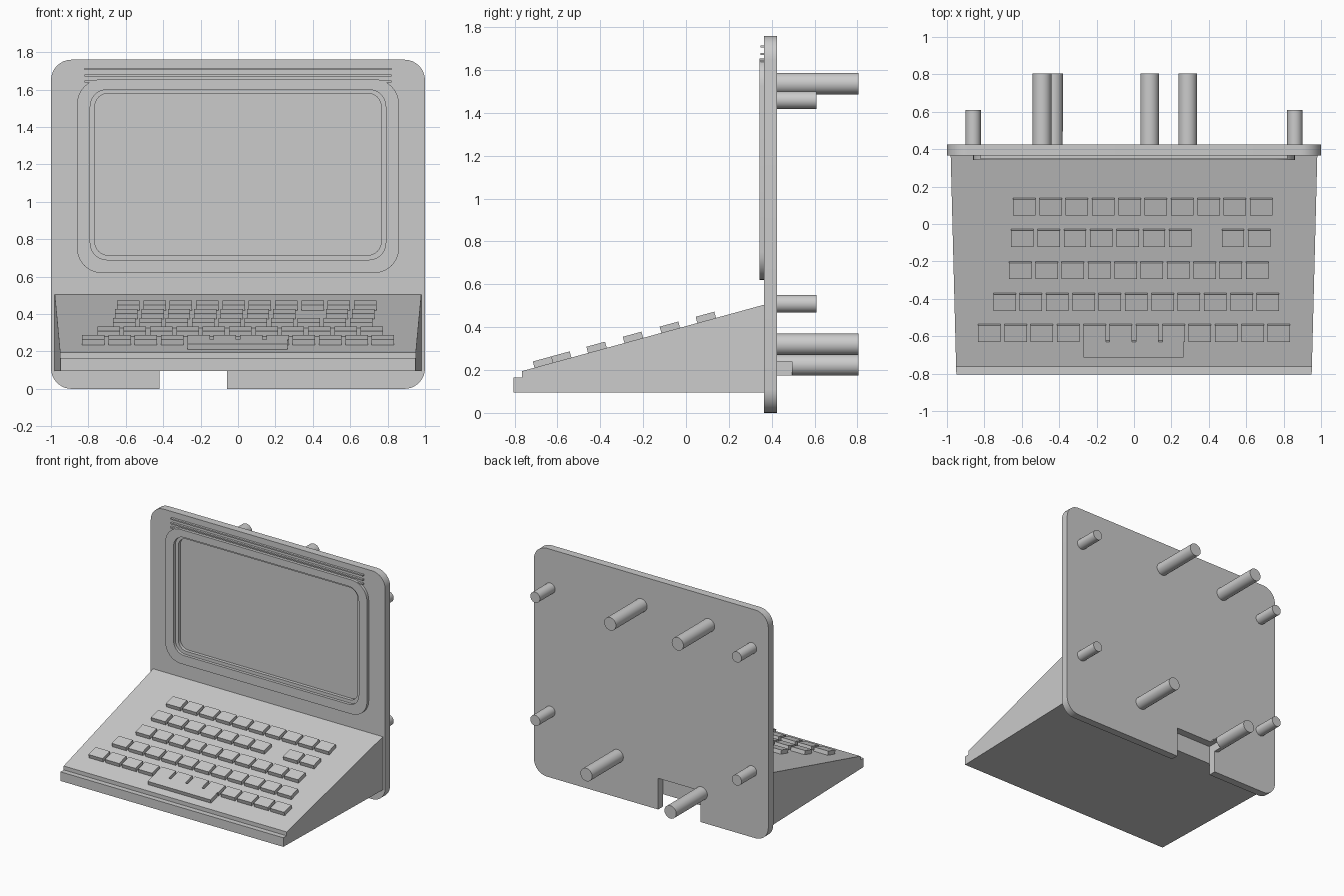
import bpy, bmesh, math
from mathutils import Matrix, Vector

old = bpy.data.objects.get("Cube")
if old:
    bpy.data.objects.remove(old, do_unlink=True)

# Single flat colour
GREY = (0.6, 0.6, 0.6, 1.0)
mat = bpy.data.materials.new("plain grey")
mat.use_nodes = True
mat.diffuse_color = GREY
mat.node_tree.nodes["Principled BSDF"].inputs["Base Color"].default_value = GREY


def finish(bm, name, smooth=False):
    bmesh.ops.recalc_face_normals(bm, faces=bm.faces)
    mesh = bpy.data.meshes.new(name)
    bm.to_mesh(mesh)
    bm.free()
    obj = bpy.data.objects.new(name, mesh)
    bpy.context.collection.objects.link(obj)
    mesh.materials.append(mat)
    if smooth:
        shade(obj)
    return obj


def activate(obj):
    bpy.ops.object.select_all(action='DESELECT')
    obj.select_set(True)
    bpy.context.view_layer.objects.active = obj


def shade(obj):
    activate(obj)
    bpy.ops.object.shade_smooth_by_angle(angle=math.radians(30))


def add_box(bm, lo, hi, matrix=Matrix()):
    lo, hi = Vector(lo), Vector(hi)
    place = Matrix.Translation((lo + hi) / 2) @ Matrix.Diagonal((*(hi - lo), 1))
    bmesh.ops.create_cube(bm, size=1, matrix=matrix @ place)


def box(name, lo, hi):
    bm = bmesh.new()
    add_box(bm, lo, hi)
    return finish(bm, name)


def round_loop(bm, half, z0, z1, r, y, steps=8):
    """Rounded rectangle of vertices facing the front."""
    verts = []
    corners = ((half - r, z1 - r), (r - half, z1 - r), (r - half, z0 + r), (half - r, z0 + r))
    for q, (cx, cz) in enumerate(corners):
        for i in range(steps + 1):
            a = math.pi / 2 * (q + i / steps)
            verts.append(bm.verts.new((cx + r * math.cos(a), y, cz + r * math.sin(a))))
    return verts


def bridge(bm, a, b):
    for i in range(len(a)):
        j = (i + 1) % len(a)
        bm.faces.new((a[i], a[j], b[j], b[i]))


def round_slab(name, half, z0, z1, r, y0, y1):
    bm = bmesh.new()
    a = round_loop(bm, half, z0, z1, r, y0)
    b = round_loop(bm, half, z0, z1, r, y1)
    bridge(bm, a, b)
    bm.faces.new(a)
    bm.faces.new(b)
    return finish(bm, name)


def cut(obj, cutter):
    cutter.hide_render = True
    mod = obj.modifiers.new("cut", 'BOOLEAN')
    mod.operation = 'DIFFERENCE'
    mod.solver = 'EXACT'
    mod.object = cutter
    activate(obj)
    bpy.ops.object.modifier_apply(modifier=mod.name)


def post(name, x, z, r, y_end):
    bm = bmesh.new()
    y0 = 0.415
    turn = Matrix.Translation((x, (y0 + y_end) / 2, z)) @ Matrix.Rotation(math.pi / 2, 4, 'X')
    bmesh.ops.create_cone(bm, cap_ends=True, segments=32, radius1=r, radius2=r,
                          depth=y_end - y0, matrix=turn)
    return finish(bm, name, smooth=True)


# Upright panel with screen recess and cable notch
FRONT, BACK = 0.365, 0.425
panel = round_slab("back_panel", 1.0, 0, 1.76, 0.11, FRONT, BACK)
recess = round_slab("screen_cutter", 0.765, 0.715, 1.58, 0.07, 0.3, 0.39)
notch = box("notch_cutter", (-0.42, 0.34, -0.1), (-0.06, 0.495, 0.24))
cut(panel, recess)
cut(panel, notch)
shade(panel)

# Raised screen surround
bm = bmesh.new()
loops = [round_loop(bm, h, z0, z1, r, y) for h, z0, z1, r, y in (
    (0.86, 0.62, 1.655, 0.13, FRONT), (0.86, 0.62, 1.655, 0.13, 0.343),
    (0.79, 0.69, 1.6, 0.09, 0.343), (0.79, 0.69, 1.6, 0.09, FRONT))]
for i in range(4):
    bridge(bm, loops[i], loops[(i + 1) % 4])
finish(bm, "screen_surround", smooth=True)

# Thin ribs above the screen
for i, z in enumerate((1.71, 1.675, 1.643)):
    box(f"top_rib_{i + 1}", (-0.82, 0.348, z - 0.005), (0.82, FRONT, z + 0.005))

# Posts on the back
for side, x in (("right", -0.86), ("left", 0.86)):
    post(f"short_post_upper_{side}", x, 1.46, 0.041, 0.61)
    post(f"short_post_lower_{side}", x, 0.51, 0.041, 0.61)
post("long_post_upper_right", -0.492, 1.537, 0.05, 0.805)
post("long_post_upper_left", 0.084, 1.537, 0.05, 0.805)
post("long_post_lower_left", 0.287, 0.32, 0.05, 0.805)
notched = post("long_post_lower_right", -0.43, 0.224, 0.05, 0.805)
cut(notched, notch)
shade(notched)
for helper in (recess, notch):
    bpy.data.objects.remove(helper, do_unlink=True)

# Wedge base, tapering in width toward the front
profile = [(-0.805, 0.095), (FRONT, 0.095), (FRONT, 0.505),
           (-0.765, 0.195), (-0.765, 0.165), (-0.805, 0.165)]
bm = bmesh.new()
sides = []
for s in (-1, 1):
    sides.append([bm.verts.new((s * (0.98 - 0.03 * (FRONT - y) / 1.17), y, z)) for y, z in profile])
    bm.faces.new(sides[-1])
bridge(bm, *sides)
finish(bm, "keyboard_base")

# Keys, set square to the slope
SLOPE = math.atan2(0.505 - 0.195, FRONT + 0.765)
tilt = Matrix.Translation((0, -0.765, 0.195)) @ Matrix.Rotation(SLOPE, 4, 'X')
PITCH, WIDTH, HEIGHT = 0.1408, 0.12, 0.03


def along(y):
    return (y + 0.765) / math.cos(SLOPE)


def add_key(bm, x0, x1, y0, y1):
    shift = HEIGHT * math.sin(SLOPE)
    add_box(bm, (x0, along(y0 + shift), -0.005), (x1, along(y1), HEIGHT), tilt)


rows = [(-0.647, 0.045, range(10)),
        (-0.657, -0.123, [i for i in range(10) if i != 7]),
        (-0.668, -0.295, range(10)),
        (-0.752, -0.465, range(11)),
        (-0.834, -0.63, range(12))]
for n, (start, y, slots) in enumerate(rows):
    bm = bmesh.new()
    for i in slots:
        x = start + i * PITCH
        add_key(bm, x, x + WIDTH, y, y + 0.095)
    finish(bm, f"key_row_{n + 1}")

# Space bar joined to the middle keys of the front row
bm = bmesh.new()
add_key(bm, -0.27, 0.265, -0.715, -0.622)
finish(bm, "space_bar")
